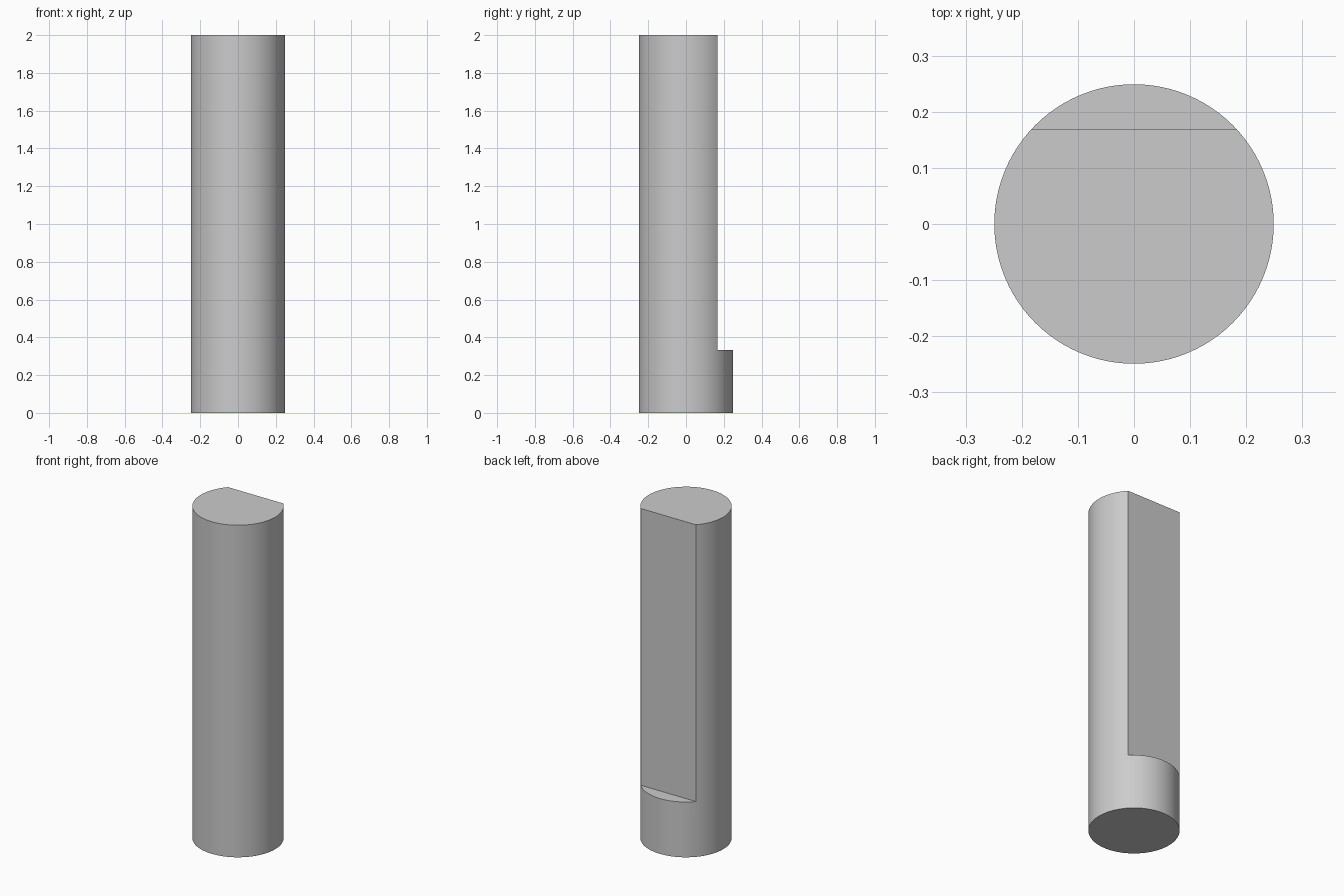
import bpy
import math

if "Cube" in bpy.data.objects:
    bpy.data.objects.remove(bpy.data.objects["Cube"])

RADIUS, HEIGHT = 0.249, 2.0
FLAT_Y, FLAT_Z = 0.168, 0.333   # flat position and the ledge where it starts

# Round shaft
bpy.ops.mesh.primitive_cylinder_add(vertices=96, radius=RADIUS, depth=HEIGHT,
                                    location=(0, 0, HEIGHT / 2))
shaft = bpy.context.object
shaft.name = "d_shaft"

# Cutter block for the flat on the back
bpy.ops.mesh.primitive_cube_add(size=1, location=(0, FLAT_Y + 0.25, FLAT_Z + 1))
cutter = bpy.context.object
cutter.name = "flat_cutter"
cutter.scale = (1, 0.5, 2)
cutter.hide_render = True
bpy.context.view_layer.update()

# Cut the flat, then discard the cutter
bpy.ops.object.select_all(action='DESELECT')
shaft.select_set(True)
bpy.context.view_layer.objects.active = shaft
cut = shaft.modifiers.new("flat", 'BOOLEAN')
cut.operation = 'DIFFERENCE'
cut.solver = 'EXACT'
cut.object = cutter
bpy.ops.object.modifier_apply(modifier=cut.name)
bpy.data.objects.remove(cutter)

# Smooth round wall, crisp flat and rims
bpy.ops.object.shade_smooth_by_angle(angle=math.radians(30))
